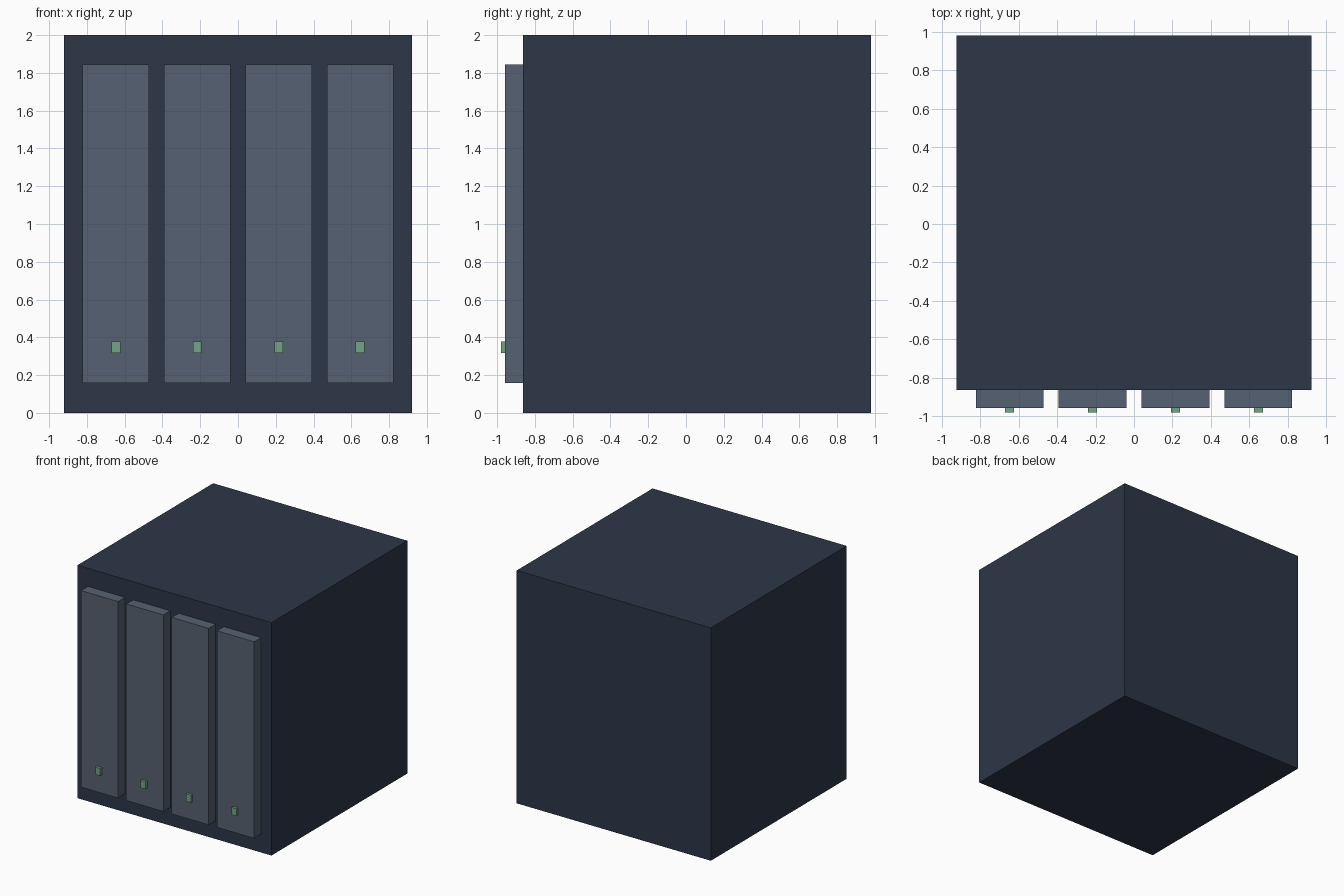
import bpy

if "Cube" in bpy.data.objects:
    bpy.data.objects.remove(bpy.data.objects["Cube"])


def material(name, rgb):
    mat = bpy.data.materials.new(name)
    mat.diffuse_color = (*rgb, 1)
    mat.use_nodes = True
    mat.node_tree.nodes["Principled BSDF"].inputs["Base Color"].default_value = mat.diffuse_color
    return mat


def box(name, lo, hi, mat):
    """Axis-aligned box between two corners."""
    centre = [(a + b) / 2 for a, b in zip(lo, hi)]
    bpy.ops.mesh.primitive_cube_add(size=1, location=centre)
    ob = bpy.context.object
    ob.name = name
    ob.scale = [b - a for a, b in zip(lo, hi)]
    bpy.ops.object.transform_apply(location=False, rotation=False, scale=True)
    ob.data.materials.append(mat)
    return ob


case_mat = material("case_dark", (0.026, 0.038, 0.065))
bay_mat = material("bay_grey", (0.093, 0.120, 0.168))
led_mat = material("led_green", (0.171, 0.376, 0.235))

# Enclosure
box("case", (-0.922, -0.863, 0), (0.922, 0.98, 2), case_mat)

# Four drive bays, each with a status light
for i in range(4):
    x = (i - 1.5) * 0.431
    box(f"drive_bay_{i + 1}", (x - 0.1765, -0.957, 0.157), (x + 0.1765, -0.863, 1.845), bay_mat)
    box(f"status_light_{i + 1}", (x - 0.0235, -0.98, 0.316), (x + 0.0235, -0.957, 0.379), led_mat)
